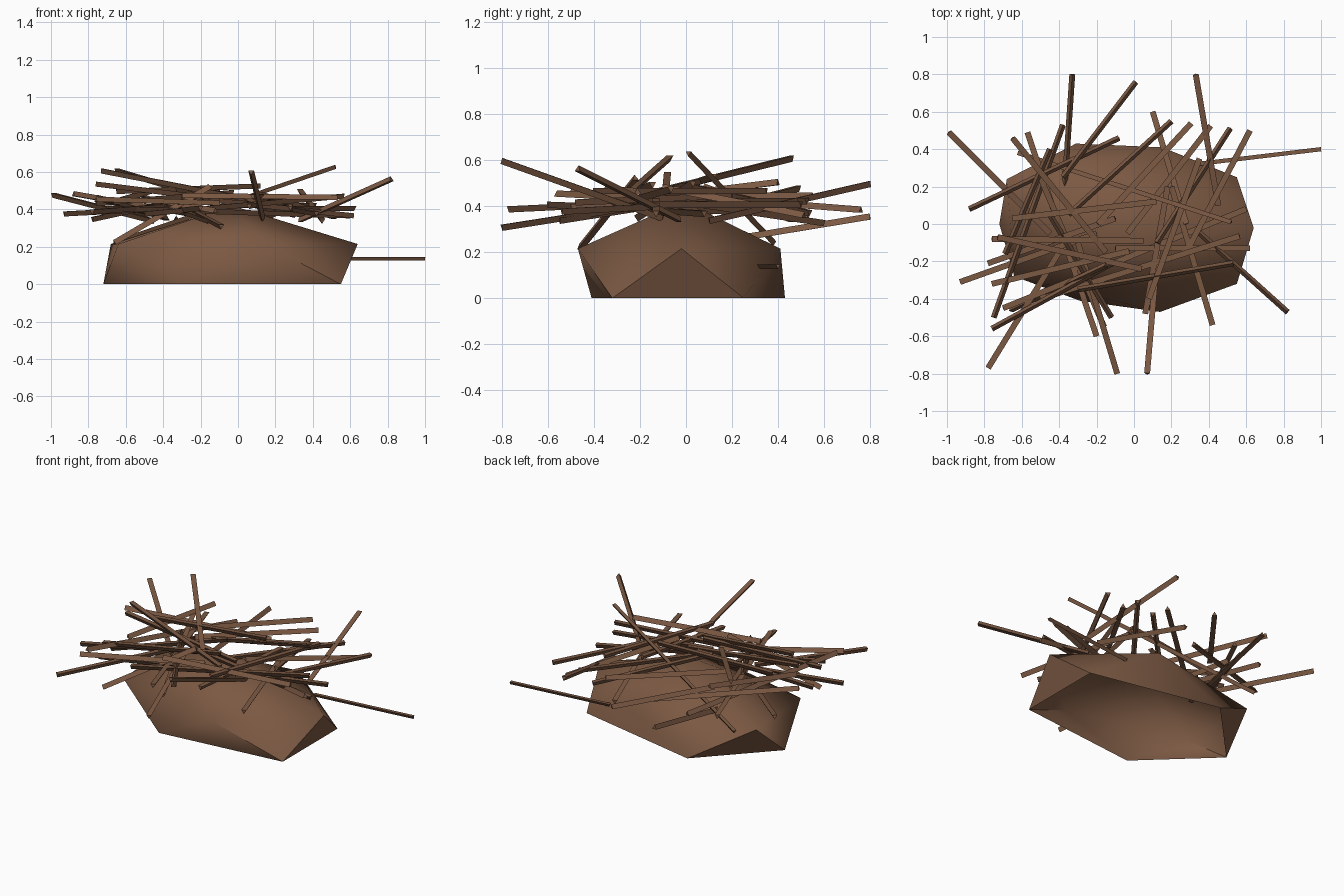
import bpy, bmesh, math
from mathutils import Vector

mat = bpy.data.materials.new("bark_brown")
mat.diffuse_color = (0.20, 0.10, 0.056, 1)


def finish(name, bm):
    me = bpy.data.meshes.new(name)
    bm.to_mesh(me)
    bm.free()
    me.materials.append(mat)
    ob = bpy.data.objects.new(name, me)
    bpy.context.collection.objects.link(ob)
    return ob


# Earth mound: open-bottomed shell made of two staggered, uneven five-point rings and a peak
upper = [(0.64, -0.02), (0.15, 0.41), (-0.68, 0.24), (-0.64, -0.28), (0.14, -0.47)]
lower = [(0.55, 0.25), (-0.31, 0.43), (-0.72, 0.0), (-0.29, -0.41), (0.55, -0.32)]
bm = bmesh.new()
peak = bm.verts.new((-0.03, -0.01, 0.42))
up = [bm.verts.new((x, y, 0.215)) for x, y in upper]
low = [bm.verts.new((x, y, 0)) for x, y in lower]
for i in range(5):
    j = (i + 1) % 5
    bm.faces.new((peak, up[i], up[j]))
    bm.faces.new((up[i], low[i], up[j]))
    bm.faces.new((low[i], low[j], up[j]))
mound = finish("mound", bm)
bpy.context.view_layer.objects.active = mound
mound.select_set(True)
bpy.ops.object.shade_smooth_by_angle(angle=math.radians(60))
mound.select_set(False)

count = 0


# Straight three-sided stick from point a to point b
def stick(a, b, r=0.018):
    global count
    count += 1
    a, b = Vector(a), Vector(b)
    d = (b - a).normalized()
    side = d.cross(Vector((0, 0, 1))).normalized()
    top = side.cross(d)
    roll = (math.pi / 2, -math.pi / 2, math.pi / 6)[count % 3]
    bm = bmesh.new()
    ends = []
    for p in (a, b):
        angles = [roll + k * math.tau / 3 for k in range(3)]
        ends.append([bm.verts.new(p + r * (side * math.cos(t) + top * math.sin(t)))
                     for t in angles])
    for k in range(3):
        m = (k + 1) % 3
        bm.faces.new((ends[0][k], ends[0][m], ends[1][m], ends[1][k]))
    bm.faces.new(ends[0])
    bm.faces.new(ends[1])
    bmesh.ops.recalc_face_normals(bm, faces=bm.faces[:])
    finish("stick_%02d" % count, bm)


# Evenly blended group of sticks from one stick to another
def fan(a0, b0, a1, b1, n):
    for i in range(n):
        t = i / (n - 1)
        lift = 0.03 * (-1) ** i
        a = Vector(a0).lerp(Vector(a1), t)
        b = Vector(b0).lerp(Vector(b1), t)
        stick(a + Vector((0, 0, lift)), b - Vector((0, 0, lift)))


# Sticks poking outwards: raised tips slope down to the mound, low tips rest on the pile
for x, y, z, ex, ey in (
    (-0.99, 0.49, 0.48, -0.45, -0.05),
    (-0.09, -0.80, 0.31, -0.30, -0.10),
    (0.82, -0.47, 0.56, 0.33, -0.03),
    (0.42, -0.54, 0.38, 0.20, 0.20),
    (0.33, 0.80, 0.50, 0.45, 0.10),
    (0.01, 0.76, 0.38, -0.38, 0.25),
    (0.10, 0.60, 0.33, 0.28, 0.0),
    (-0.93, -0.31, 0.38, -0.20, -0.05),
    (-0.88, 0.08, 0.48, -0.08, 0.46),
    (-0.78, -0.77, 0.39, -0.40, -0.15),
):
    stick((x, y, z), (ex, ey, 0.34 if z > 0.44 else 0.42))

# Single sticks with their own slope
stick((0.33, 0.32, 0.14), (1.0, 0.40, 0.14), 0.013)
stick((-0.33, 0.80, 0.35), (-0.38, 0.07, 0.23))
stick((0.07, -0.80, 0.60), (0.13, -0.10, 0.35))
stick((-0.65, 0.46, 0.61), (-0.15, -0.15, 0.46))
stick((-0.38, 0.53, 0.35), (-0.75, -0.50, 0.46))
stick((-0.62, 0.38, 0.24), (0.52, 0.01, 0.63), 0.014)
stick((-0.10, -0.13, 0.45), (0.62, -0.13, 0.37))
stick((-0.66, -0.46, 0.22), (-0.15, -0.22, 0.52))
stick((-0.65, 0.03, 0.50), (0.12, 0.12, 0.53))
stick((-0.78, -0.21, 0.35), (-0.10, 0.03, 0.50))
stick((-0.69, -0.16, 0.43), (-0.45, 0.40, 0.50))
stick((-0.73, -0.07, 0.61), (0.04, -0.24, 0.46))

# Crossing groups: right, left, front left, long diagonal, front right
fan((0.62, 0.50, 0.38), (0.28, -0.15, 0.44), (0.20, 0.55, 0.41), (-0.35, 0.05, 0.47), 5)
fan((-0.76, -0.08, 0.51), (0.05, -0.09, 0.47), (-0.76, -0.56, 0.42), (-0.10, -0.20, 0.46), 3)
fan((-0.20, -0.60, 0.38), (-0.57, 0.49, 0.40), (-0.12, -0.50, 0.36), (-0.45, 0.05, 0.48), 3)
fan((-0.70, -0.45, 0.38), (0.60, 0.08, 0.40), (-0.30, -0.35, 0.44), (0.53, -0.21, 0.49), 3)
fan((0.06, -0.48, 0.39), (0.18, 0.20, 0.48), (0.08, -0.40, 0.50), (0.35, 0.35, 0.44), 2)
